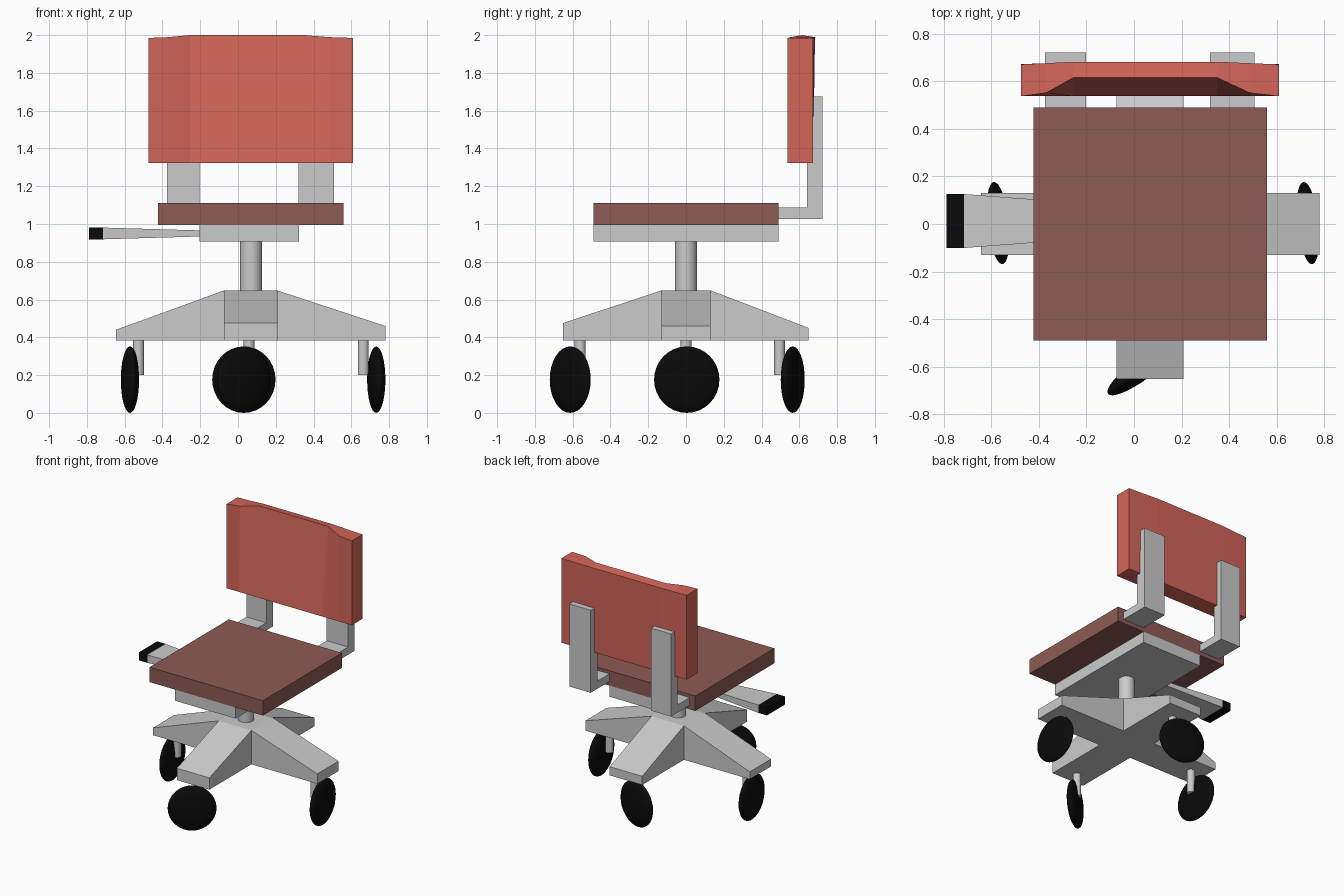
import bpy, bmesh, math
from mathutils import Vector

if "Cube" in bpy.data.objects:
    bpy.data.objects.remove(bpy.data.objects["Cube"])


def material(name, rgb):
    m = bpy.data.materials.new(name)
    m.diffuse_color = (*rgb, 1)
    m.use_nodes = True
    m.node_tree.nodes["Principled BSDF"].inputs["Base Color"].default_value = m.diffuse_color
    return m


RED = material("coral_fabric", (0.65, 0.13, 0.10))
BROWN = material("brown_fabric", (0.27, 0.105, 0.09))
BLACK = material("black_rubber", (0.003, 0.003, 0.003))


def finish(name, bm, mat=None):
    bmesh.ops.recalc_face_normals(bm, faces=bm.faces)
    me = bpy.data.meshes.new(name)
    bm.to_mesh(me)
    bm.free()
    ob = bpy.data.objects.new(name, me)
    bpy.context.collection.objects.link(ob)
    if mat:
        me.materials.append(mat)
    return ob


def loft(name, loops, mat=None):
    """Skin a row of equal-length vertex loops and cap both ends."""
    bm = bmesh.new()
    rings = [[bm.verts.new(p) for p in loop] for loop in loops]
    n = len(rings[0])
    for a, b in zip(rings, rings[1:]):
        for i in range(n):
            j = (i + 1) % n
            bm.faces.new((a[i], a[j], b[j], b[i]))
    bm.faces.new(rings[0])
    bm.faces.new(rings[-1])
    return finish(name, bm, mat)


def rect_x(x, y0, y1, z0, z1):
    return [(x, y0, z0), (x, y1, z0), (x, y1, z1), (x, y0, z1)]


def box(name, x0, x1, y0, y1, z0, z1, mat=None):
    return loft(name, [rect_x(x, y0, y1, z0, z1) for x in (x0, x1)], mat)


def smooth(ob):
    bpy.ops.object.select_all(action='DESELECT')
    ob.select_set(True)
    bpy.context.view_layer.objects.active = ob
    bpy.ops.object.shade_smooth_by_angle(angle=math.radians(40))


def cylinder(name, x, y, r, z0, z1):
    bpy.ops.mesh.primitive_cylinder_add(vertices=32, radius=r, depth=z1 - z0,
                                        location=(x, y, (z0 + z1) / 2))
    ob = bpy.context.object
    ob.name = name
    smooth(ob)


# Seat cushion, support plate and post
box("seat", -0.423, 0.559, -0.49, 0.49, 0.995, 1.112, BROWN)
box("seat_plate", -0.203, 0.322, -0.49, 0.49, 0.908, 0.995)
cylinder("post", 0.069, 0, 0.058, 0.63, 0.915)

# Four-arm base: each side of the hub is pulled out into a tapered arm
bm = bmesh.new()
bmesh.ops.create_cube(bm, size=1)
for v in bm.verts:
    v.co = Vector((0.067 + v.co.x * 0.282, v.co.y * 0.262, 0.515 + v.co.z * 0.266))
sides = [f for f in bm.faces if abs(f.normal.z) < 0.5]
arm_ends = {(-1, 0): (-0.645, 0.44), (1, 0): (0.78, 0.46),
            (0, -1): (-0.652, 0.475), (0, 1): (0.648, 0.45)}
for f in bmesh.ops.extrude_discrete_faces(bm, faces=sides)["faces"]:
    f.normal_update()
    key = (round(f.normal.x), round(f.normal.y))
    reach, top = arm_ends[key]
    for v in f.verts:
        v.co[0 if key[0] else 1] = reach
        if v.co.z > 0.5:
            v.co.z = top
finish("base", bm)

# Casters: stem x, y, wheel x, y, swivel angle
casters = {"left": (-0.527, 0, -0.572, 0.004, 96),
           "right": (0.663, 0, 0.732, 0.004, 96),
           "front": (0.058, -0.56, 0.031, -0.613, 36),
           "back": (0.058, 0.495, 0.031, 0.565, -15.5)}
for side, (sx, sy, wx, wy, turn) in casters.items():
    cylinder(side + "_caster_stem", sx, sy, 0.029, 0.2, 0.39)
    bpy.ops.mesh.primitive_uv_sphere_add(segments=32, ring_count=16, radius=1,
                                         location=(wx, wy, 0.176),
                                         rotation=(0, 0, math.radians(turn)))
    wheel = bpy.context.object
    wheel.name = side + "_wheel"
    wheel.scale = (0.174, 0.045, 0.176)
    wheel.data.materials.append(BLACK)
    smooth(wheel)

# Adjustment lever with black tip
loft("lever", [rect_x(-0.20, -0.062, 0.087, 0.934, 0.966),
               rect_x(-0.716, -0.101, 0.126, 0.919, 0.981)])
box("lever_tip", -0.79, -0.716, -0.101, 0.126, 0.919, 0.981, BLACK)

# L-shaped back brackets
profile = [(0.485, 1.027), (0.722, 1.027), (0.722, 1.674),
           (0.64, 1.674), (0.64, 1.087), (0.485, 1.087)]
for side, x0, x1 in (("left", -0.375, -0.203), ("right", 0.321, 0.507)):
    loft(side + "_back_bracket", [[(x, y, z) for y, z in profile] for x in (x0, x1)])

# Backrest: straight lower edge, top edge scooped in the middle
# columns: x, top front y, top front z, back y at top, top back z
columns = [(-0.475, 0.538, 1.985, 0.672, 1.985), (-0.37, 0.552, 1.989, 0.677, 1.986),
           (-0.255, 0.616, 2.0, 0.683, 1.989), (0.35, 0.616, 2.0, 0.683, 1.989),
           (0.487, 0.552, 1.989, 0.677, 1.986), (0.61, 0.538, 1.985, 0.672, 1.985)]
loft("backrest", [[(x, 0.538, 1.324), (x, 0.673, 1.324), (x, yb, zb), (x, yf, zf)]
                  for x, yf, zf, yb, zb in columns], RED)
